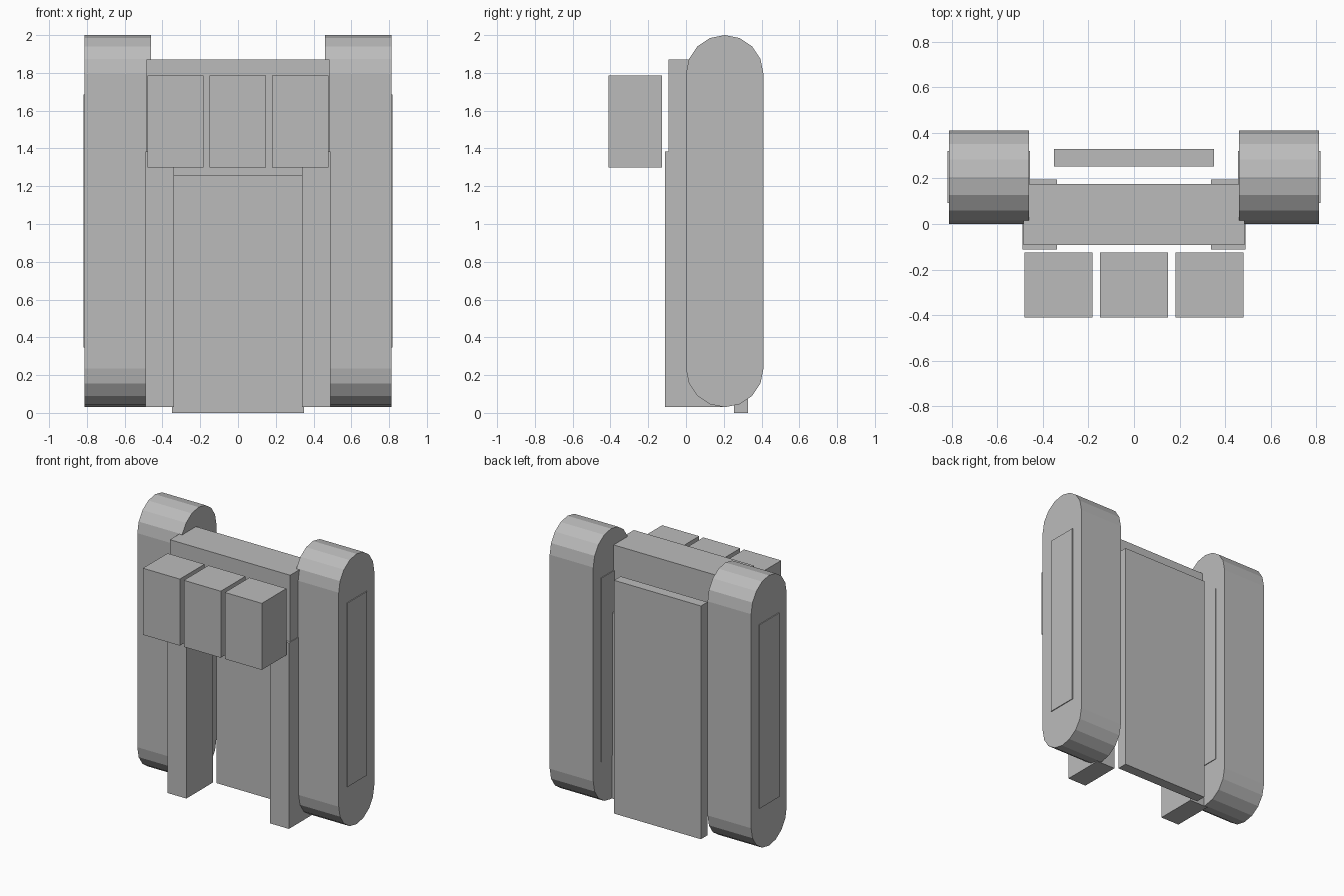
import bpy, math

if "Cube" in bpy.data.objects:
    bpy.data.objects.remove(bpy.data.objects["Cube"])

grey = bpy.data.materials.new("plain grey")
grey.diffuse_color = (0.5, 0.5, 0.5, 1)
grey.use_nodes = True
grey.node_tree.nodes["Principled BSDF"].inputs["Base Color"].default_value = grey.diffuse_color


def mesh_object(name, verts, faces):
    mesh = bpy.data.meshes.new(name)
    mesh.from_pydata(verts, [], faces)
    mesh.materials.append(grey)
    obj = bpy.data.objects.new(name, mesh)
    bpy.context.collection.objects.link(obj)
    return obj


def extrude_x(name, profile, x0, x1):
    """Extrude a counter-clockwise (y, z) profile along x."""
    n = len(profile)
    verts = [(x, y, z) for x in (x0, x1) for y, z in profile]
    faces = [tuple(reversed(range(n))), tuple(range(n, 2 * n))]
    faces += [(i, (i + 1) % n, n + (i + 1) % n, n + i) for i in range(n)]
    return mesh_object(name, verts, faces)


def box(name, x0, x1, y0, y1, z0, z1):
    return extrude_x(name, [(y0, z0), (y1, z0), (y1, z1), (y0, z1)], x0, x1)


# Rounded pod outline: two half circles of eight flat sides each
R, CY = 0.205, 0.205
pod_profile = []
for start, cz in ((0, 2.0 - R), (math.pi, 0.03 + R)):
    for i in range(9):
        a = start + math.pi * i / 8
        pod_profile.append((CY + R * math.cos(a), cz + R * math.sin(a)))

for side, s in (("left", -1), ("right", 1)):
    def span(a, b):
        return sorted((s * a, s * b))
    # Side pod, with a thin raised plate on its inner and outer faces
    extrude_x(side + "_pod", pod_profile, *span(0.461, 0.812))
    box(side + "_outer_plate", *span(0.811, 0.818), 0.093, 0.32, 0.345, 1.685)
    box(side + "_inner_plate", *span(0.456, 0.462), 0.093, 0.32, 0.345, 1.685)
    # Upright post
    box(side + "_post", *span(0.338, 0.489), -0.112, 0.195, 0.03, 1.385)

# Crossbar joining the posts
box("crossbar", -0.485, 0.485, -0.092, 0.175, 1.255, 1.87)

# Rear panel
box("rear_panel", -0.35, 0.35, 0.253, 0.328, 0.0, 1.70)

# Row of three front boxes
for i, cx in enumerate((-0.331, -0.001, 0.33)):
    box(f"front_box_{i + 1}", cx - 0.149, cx + 0.149, -0.41, -0.126, 1.30, 1.785)
